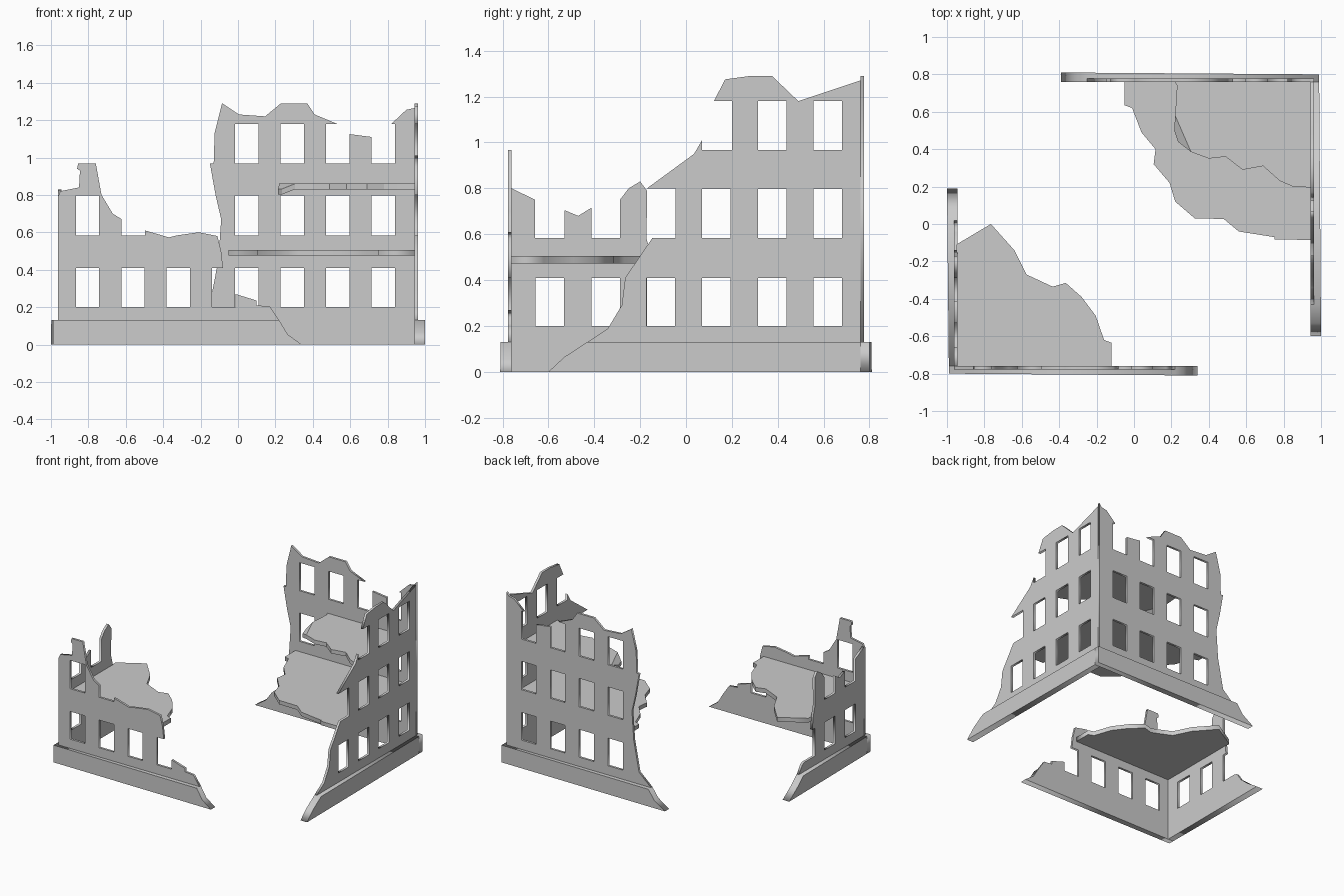
import bpy, bmesh

ROWS = [(0.20, 0.41), (0.583, 0.798), (0.967, 1.18)]   # window sill / head heights
WIN = 0.125                                            # window width
BASE = 0.13                                            # plinth height


def finish(bm, name):
    bmesh.ops.remove_doubles(bm, verts=bm.verts, dist=0.0005)
    bmesh.ops.recalc_face_normals(bm, faces=bm.faces)
    me = bpy.data.meshes.new(name)
    bm.to_mesh(me)
    bm.free()
    ob = bpy.data.objects.new(name, me)
    bpy.context.collection.objects.link(ob)
    return ob


def slab(name, loops, place):
    """Extrude 2D loops (outline plus holes); place(u, v, outer) gives 3D."""
    cu = bpy.data.curves.new(name, 'CURVE')
    cu.dimensions, cu.fill_mode, cu.extrude = '2D', 'BOTH', 0.5
    for loop in loops:
        sp = cu.splines.new('POLY')
        sp.points.add(len(loop) - 1)
        for p, (u, v) in zip(sp.points, loop):
            p.co = (u, v, 0, 1)
        sp.use_cyclic_u = True
    tmp = bpy.data.objects.new(name + "_tmp", cu)
    bpy.context.collection.objects.link(tmp)
    dg = bpy.context.evaluated_depsgraph_get()
    me = bpy.data.meshes.new_from_object(tmp.evaluated_get(dg))
    bm = bmesh.new()
    bm.from_mesh(me)
    bpy.data.objects.remove(tmp)
    bpy.data.meshes.remove(me)
    for v in bm.verts:
        v.co = place(v.co.x, v.co.y, v.co.z > 0)
    return finish(bm, name)


def wall(name, axis, side, outline, windows, plinth):
    """Ruined wall along axis x or y, on the given side, with its plinth."""
    inner, outer, foot = (0.76, 0.777, 0.80) if axis == 'x' else (0.945, 0.963, 0.99)

    def put(u, z, d):
        return (u, side * d, z) if axis == 'x' else (side * d, u, z)

    holes = []
    for row, starts in windows.items():
        lo, hi = ROWS[row]
        holes += [[(s, lo), (s + WIN, lo), (s + WIN, hi), (s, hi)] for s in starts]
    slab(name, [outline] + holes, lambda u, z, o: put(u, z, outer if o else inner))
    # plinth splays out slightly towards its broken end
    u0, u1 = plinth[0][0], plinth[-1][0]
    slab(name + "_plinth", [plinth], lambda u, z, o: put(
        u, z, foot + 0.01 * (u - u0) / (u1 - u0) if o else inner))


# front-left corner
wall("front_wall", 'x', -1,
     [(-0.963, BASE), (-0.963, 0.79), (-0.95, 0.82), (-0.85, 0.84), (-0.845, 0.93),
      (-0.86, 0.94), (-0.855, 0.967), (-0.76, 0.967), (-0.73, 0.80), (-0.67, 0.70),
      (-0.622, 0.67), (-0.622, 0.583), (-0.497, 0.583), (-0.497, 0.61), (-0.37, 0.573),
      (-0.33, 0.583), (-0.21, 0.60), (-0.11, 0.58), (-0.09, 0.50), (-0.08, 0.41),
      (-0.138, 0.41), (-0.138, 0.20), (-0.013, 0.20), (-0.013, 0.27), (0.10, 0.235),
      (0.10, 0.21), (0.17, 0.203), (0.22, BASE)],
     {0: [-0.867, -0.624, -0.381], 1: [-0.867]},
     [(-0.99, 0), (-0.99, BASE), (0.22, BASE), (0.265, 0.055), (0.34, 0)])
wall("left_wall", 'y', -1,
     [(-0.76, BASE), (-0.76, 0.80), (-0.658, 0.75), (-0.658, 0.583), (-0.53, 0.583),
      (-0.53, 0.705), (-0.47, 0.68), (-0.413, 0.715), (-0.413, 0.583), (-0.288, 0.583),
      (-0.288, 0.75), (-0.25, 0.80), (-0.20, 0.83), (-0.17, 0.79), (-0.172, 0.58),
      (-0.15, 0.50), (-0.14, 0.41), (-0.17, 0.41), (-0.17, 0.20), (-0.045, 0.20),
      (-0.02, 0.19), (0.02, BASE)],
     {0: [-0.657, -0.413]},
     [(-0.76, 0), (-0.76, BASE), (0.02, BASE), (0.09, 0.07), (0.19, 0)])

# back-right corner
wall("back_wall", 'x', 1,
     [(0.963, BASE), (0.963, 1.29), (0.945, 1.265), (0.90, 1.255), (0.82, 1.18),
      (0.839, 1.18), (0.839, 0.967), (0.714, 0.967), (0.714, 1.11), (0.596, 1.125),
      (0.596, 0.967), (0.471, 0.967), (0.471, 1.18), (0.53, 1.18), (0.41, 1.23),
      (0.37, 1.29), (0.23, 1.29), (0.145, 1.22), (0.005, 1.23), (-0.085, 1.29),
      (-0.125, 1.13), (-0.13, 0.967), (-0.15, 0.967), (-0.12, 0.80), (-0.09, 0.67),
      (-0.105, 0.45), (-0.15, 0.22), (-0.25, BASE)],
     {0: [-0.015, 0.228, 0.471, 0.714], 1: [-0.015, 0.228, 0.471, 0.714],
      2: [-0.015, 0.228]},
     [(0.99, 0), (0.99, BASE), (-0.25, BASE), (-0.30, 0.06), (-0.39, 0)])
wall("right_wall", 'y', 1,
     [(0.76, BASE), (0.76, 1.27), (0.49, 1.18), (0.375, 1.29), (0.28, 1.29),
      (0.17, 1.275), (0.122, 1.18), (0.2, 1.18), (0.2, 0.967), (0.07, 0.967),
      (0.07, 1.01), (0.035, 0.95), (-0.17, 0.80), (-0.045, 0.80), (-0.045, 0.583),
      (-0.147, 0.583), (-0.265, 0.41), (-0.28, 0.29), (-0.34, 0.19), (-0.43, BASE)],
     {0: [-0.172, 0.07, 0.313, 0.555], 1: [0.07, 0.313, 0.555], 2: [0.313, 0.555]},
     [(0.76, 0), (0.76, BASE), (-0.43, BASE), (-0.53, 0.065), (-0.60, 0)])

# broken first floors
slab("front_floor", [[
    (-0.95, -0.76), (-0.95, -0.11), (-0.765, 0), (-0.64, -0.14), (-0.575, -0.27),
    (-0.435, -0.335), (-0.365, -0.315), (-0.28, -0.39), (-0.205, -0.49),
    (-0.16, -0.62), (-0.12, -0.635), (-0.12, -0.76)]],
    lambda x, y, o: (x, y, 0.505 if o else 0.472))
slab("back_lower_floor", [[
    (0.95, 0.765), (-0.05, 0.765), (-0.05, 0.635), (-0.01, 0.62), (0.04, 0.49),
    (0.115, 0.40), (0.105, 0.32), (0.19, 0.22), (0.22, 0.12), (0.325, 0.03),
    (0.48, 0.027), (0.56, -0.04), (0.75, -0.07), (0.75, -0.083), (0.95, -0.085)]],
    lambda x, y, o: (x, y, 0.505 if o else 0.475))

# upper floor with a sagging broken corner
bm = bmesh.new()
main = [bm.verts.new((x, y, 0.86)) for x, y in [
    (0.22, 0.58), (0.305, 0.385), (0.40, 0.35), (0.49, 0.36), (0.58, 0.29),
    (0.69, 0.31), (0.78, 0.23), (0.85, 0.20), (0.95, 0.195), (0.95, 0.765),
    (0.215, 0.765), (0.23, 0.74)]]
flap = [bm.verts.new((x, y, 0.832)) for x, y in [(0.215, 0.50), (0.235, 0.44)]]
faces = [bm.faces.new(main), bm.faces.new([main[0], flap[0], flap[1], main[1]])]
ext = bmesh.ops.extrude_face_region(bm, geom=faces, use_keep_orig=True)
for v in ext["geom"]:
    if isinstance(v, bmesh.types.BMVert):
        v.co.z -= 0.03
finish(bm, "back_upper_floor")
